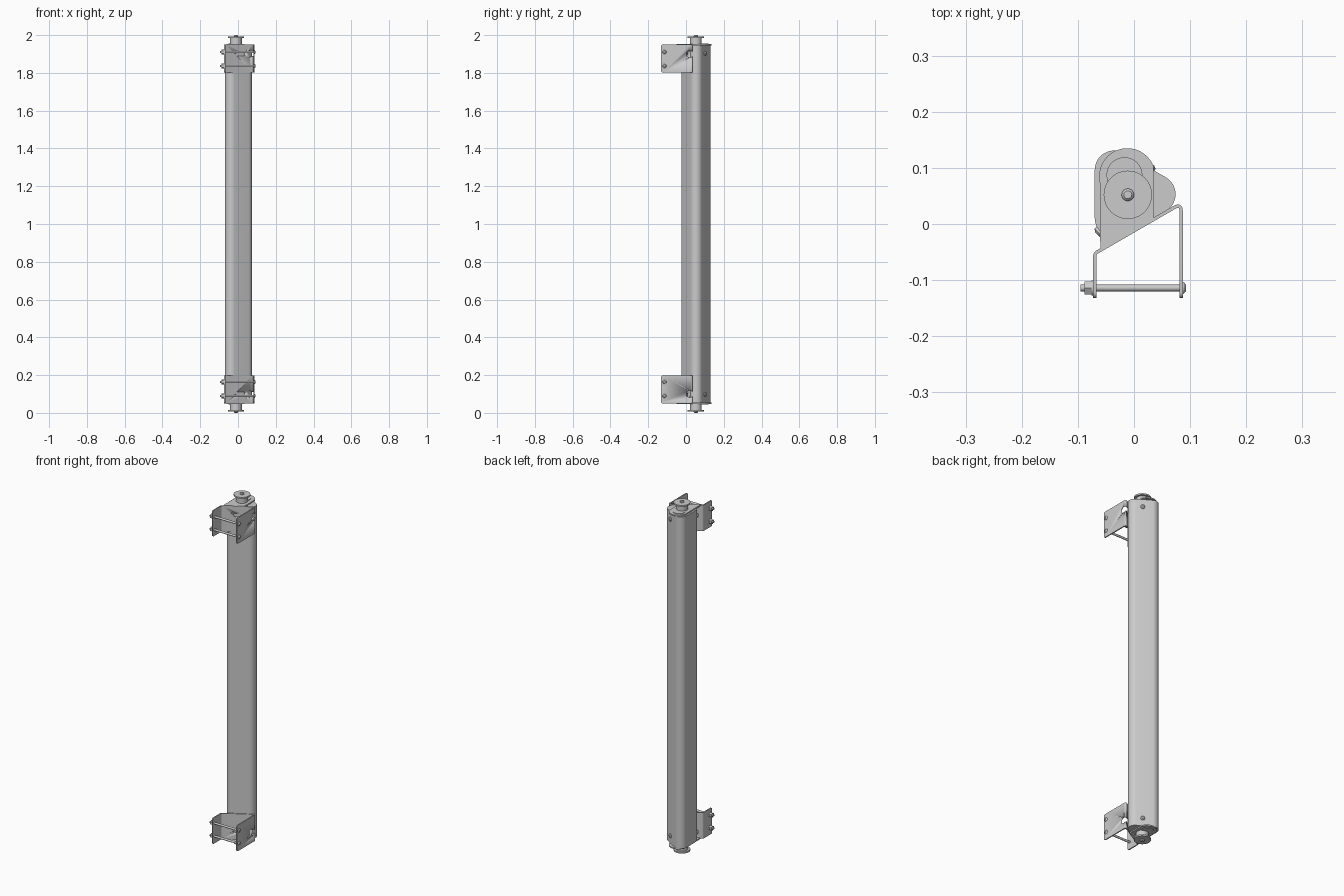
import bpy, bmesh, math
from mathutils import Vector, Matrix

if "Cube" in bpy.data.objects:
    bpy.data.objects.remove(bpy.data.objects["Cube"])

# All end parts are modelled for the top (z relative to mid-height) and mirrored down.
S30 = Vector((math.cos(math.pi / 6), 0.5, 0))      # along the slanted front face
N30 = Vector((0.5, -math.cos(math.pi / 6), 0))     # out of the slanted front face


def finish(bm, name, mirror=True, angle=35):
    bmesh.ops.recalc_face_normals(bm, faces=bm.faces)
    me = bpy.data.meshes.new(name)
    bm.to_mesh(me)
    bm.free()
    ob = bpy.data.objects.new(name, me)
    bpy.context.collection.objects.link(ob)
    ob.location.z = 1
    if mirror:
        m = ob.modifiers.new("both_ends", 'MIRROR')
        m.use_axis = (False, False, True)
        m.use_mirror_merge = False
    bpy.ops.object.select_all(action='DESELECT')
    ob.select_set(True)
    bpy.context.view_layer.objects.active = ob
    bpy.ops.object.shade_smooth_by_angle(angle=math.radians(angle))
    return ob


def prism(bm, pts, z0, z1):
    f = bm.faces.new([bm.verts.new((x, y, z0)) for x, y in pts])
    g = bmesh.ops.extrude_face_region(bm, geom=[f])
    vs = [v for v in g['geom'] if isinstance(v, bmesh.types.BMVert)]
    bmesh.ops.translate(bm, verts=vs, vec=(0, 0, z1 - z0))


def cyl(bm, a, b, r, seg=32, r2=None):
    a, b = Vector(a), Vector(b)
    d = b - a
    rot = d.to_track_quat('Z', 'Y').to_matrix().to_4x4()
    bmesh.ops.create_cone(bm, cap_ends=True, segments=seg, radius1=r,
                          radius2=r if r2 is None else r2, depth=d.length,
                          matrix=Matrix.Translation((a + b) / 2) @ rot)


def arc(cx, cy, r, a0, a1, n=16):
    return [(cx + r * math.cos(math.radians(a0 + (a1 - a0) * i / n)),
             cy + r * math.sin(math.radians(a0 + (a1 - a0) * i / n))) for i in range(n + 1)]


# Rounded triangular post
R = 0.035
bm = bmesh.new()
prism(bm, arc(0.039, 0.053, R, -60, 60) + arc(-0.035, 0.096, R, 60, 180)
      + arc(-0.035, 0.011, R, 180, 300), -0.945, 0.945)
finish(bm, "post", mirror=False)

# End plate with a rounded back
bm = bmesh.new()
prism(bm, [(-0.06, -0.049), (0.035, 0.006), (0.035, 0.104)]
      + arc(-0.012, 0.085, 0.05, 22, 170, 32) + [(-0.061, 0.07)], 0.945, 0.952)
finish(bm, "end_plate")

# Raised ring under the spool
bm = bmesh.new()
cyl(bm, (-0.017, 0.087, 0.951), (-0.017, 0.087, 0.955), 0.032)
finish(bm, "end_washer")

# Spool: hub, flange and centre bolt
bm = bmesh.new()
c = (-0.011, 0.052)
for z0, z1, r, r2 in ((0.951, 0.986, 0.031, 0.031), (0.984, 0.992, 0.043, 0.043),
                      (0.991, 0.996, 0.011, 0.011), (0.996, 1.0, 0.011, 0.007)):
    cyl(bm, (*c, z0), (*c, z1), r, 48, r2)
finish(bm, "spool")

# Folded bracket: centre line with rounded bends, thickened both ways
T = 0.003
path = [Vector(p) for p in ((-0.07, -0.132), (-0.07, -0.0525), (0.084, 0.0365), (0.084, -0.132))]
line = [path[0]]
for i, cut in ((1, 0.006), (2, 0.014)):
    p = path[i]
    a = p + (path[i - 1] - p).normalized() * cut
    b = p + (path[i + 1] - p).normalized() * cut
    line += [a * (1 - t) ** 2 + p * 2 * t * (1 - t) + b * t * t for t in [k / 8 for k in range(9)]]
line.append(path[3])
left, right = [], []
for i, p in enumerate(line):
    d0 = (p - line[max(i - 1, 0)]) if i else line[1] - p
    d1 = (line[i + 1] - p) if i < len(line) - 1 else d0
    t = (d0.normalized() + d1.normalized()).normalized()
    n = Vector((-t.y, t.x)) * T
    left.append(tuple(p + n))
    right.append(tuple(p - n))
bm = bmesh.new()
prism(bm, left + right[::-1], 0.802, 0.95)
corners = [e for e in bm.edges if all(v.co.y < -0.131 for v in e.verts)
           and abs(e.verts[0].co.z - e.verts[1].co.z) < 1e-4]
bmesh.ops.bevel(bm, geom=corners, offset=0.01, segments=4, affect='EDGES', profile=0.5)
bracket = finish(bm, "bracket")

# Cutters: slot in the slanted face and round bite at the right bend
mid = Vector((0.01, -0.006, 0.9))
bm = bmesh.new()
prism(bm, arc(0.018, 0, 0.01, -90, 90) + arc(-0.018, 0, 0.01, 90, 270), -0.009, 0.009)
frame = Matrix((S30, (0, 0, 1), N30)).transposed().to_4x4()
bmesh.ops.transform(bm, matrix=Matrix.Translation(mid) @ frame, verts=bm.verts)
slot = finish(bm, "slot_cutter", mirror=False)
bm = bmesh.new()
cyl(bm, (0.06, 0.02, 0.9), (0.1, 0.02, 0.9), 0.018)
bite = finish(bm, "bend_cutter", mirror=False)
for i, cutter in enumerate((slot, bite)):
    cutter.hide_render = True
    cutter.hide_viewport = True
    m = bracket.modifiers.new("hole", 'BOOLEAN')
    m.operation = 'DIFFERENCE'
    m.solver = 'EXACT'
    m.object = cutter
    bracket.modifiers.move(len(bracket.modifiers) - 1, i)

# Clamp bolts across the bracket arms: rod, washer, hex nut, domed head
bm = bmesh.new()
Y = -0.114
for z in (0.91, 0.836):
    for x0, x1, r, r2, seg in ((-0.095, 0.086, 0.006, 0.006, 20),
                               (-0.076, -0.072, 0.0135, 0.0135, 24),
                               (-0.088, -0.075, 0.0135, 0.0135, 6),
                               (0.086, 0.089, 0.011, 0.010, 24),
                               (0.089, 0.093, 0.010, 0.005, 24)):
        cyl(bm, (x0, Y, z), (x1, Y, z), r, seg, r2)
finish(bm, "clamp_bolts")

# Side screws on the post: back right face and front left corner
bm = bmesh.new()
for p, d in (((0.027, 0.1, 0.902), (0.5, 0.866, 0)),
             ((-0.0595, -0.0135, 0.902), (-0.7, -0.714, 0))):
    p, d = Vector(p), Vector(d)
    cyl(bm, p - d * 0.006, p + d * 0.004, 0.011, 24)
    cyl(bm, p + d * 0.004, p + d * 0.008, 0.011, 24, 0.006)
finish(bm, "side_screws")
